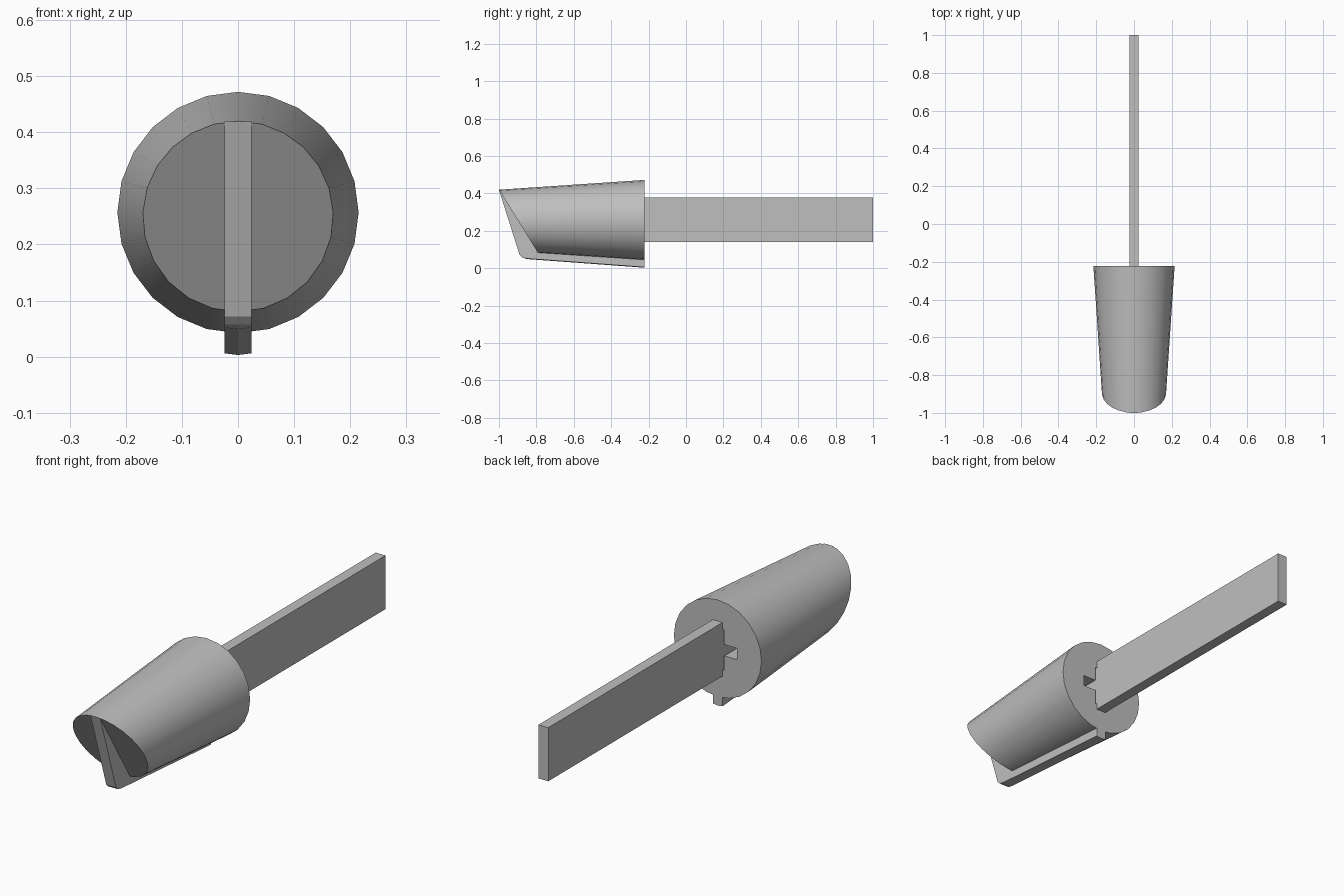
import bpy, bmesh, math
from mathutils import Matrix

if "Cube" in bpy.data.objects:
    bpy.data.objects.remove(bpy.data.objects["Cube"], do_unlink=True)

AXIS_Z = 0.257    # height of the centre line
BACK = -0.222     # rear face of the knob
HALF = 0.024      # half thickness of blade and pointer rib

grey = bpy.data.materials.new("plain_grey")
grey.use_nodes = True
grey.diffuse_color = (0.52, 0.52, 0.52, 1)
grey.node_tree.nodes["Principled BSDF"].inputs["Base Color"].default_value = grey.diffuse_color


def finish(name, bm):
    bmesh.ops.recalc_face_normals(bm, faces=bm.faces)
    mesh = bpy.data.meshes.new(name)
    bm.to_mesh(mesh)
    bm.free()
    mesh.materials.append(grey)
    obj = bpy.data.objects.new(name, mesh)
    bpy.context.collection.objects.link(obj)
    return obj


def loft(name, sections):
    """Skin matching closed sections and cap both ends."""
    bm = bmesh.new()
    rings = [[bm.verts.new(p) for p in s] for s in sections]
    for a, b in zip(rings, rings[1:]):
        for i in range(len(a)):
            j = (i + 1) % len(a)
            bm.faces.new((a[i], a[j], b[j], b[i]))
    bm.faces.new(rings[0])
    bm.faces.new(rings[-1])
    return finish(name, bm)


def activate(obj):
    bpy.ops.object.select_all(action='DESELECT')
    obj.select_set(True)
    bpy.context.view_layer.objects.active = obj


# Tapered knob body, sliced off at a slant in front
length = 0.83
bm = bmesh.new()
bmesh.ops.create_cone(
    bm, cap_ends=True, segments=24, radius1=0.215, radius2=0.1595, depth=length,
    matrix=Matrix.Translation((0, BACK - length / 2, AXIS_Z)) @ Matrix.Rotation(math.pi / 2, 4, 'X'))
cut = bmesh.ops.bisect_plane(
    bm, geom=bm.verts[:] + bm.edges[:] + bm.faces[:],
    plane_co=(0, -1, 0.42), plane_no=(0, -0.34, -0.21), clear_outer=True)
rim = [e for e in cut["geom_cut"] if isinstance(e, bmesh.types.BMEdge)]
bmesh.ops.edgeloop_fill(bm, edges=rim)
knob = finish("knob_body", bm)

# Cross-shaped socket in the rear face
w, h, arm, t = 0.032, 0.09, 0.095, 0.025
quarter = [(w, h), (w, t), (arm, t)]
cross = quarter + [(x, -z) for x, z in reversed(quarter)]
cross += [(-x, -z) for x, z in cross]
socket = loft("socket_cutter", [[(x, y, AXIS_Z + z) for x, z in cross]
                                for y in (BACK - 0.3, BACK + 0.1)])
socket.hide_render = True
mod = knob.modifiers.new("socket", 'BOOLEAN')
mod.operation = 'DIFFERENCE'
mod.solver = 'EXACT'
mod.object = socket
activate(knob)
bpy.ops.object.modifier_apply(modifier=mod.name)
bpy.data.objects.remove(socket, do_unlink=True)
bpy.ops.object.shade_smooth_by_angle(angle=math.radians(30))

# Pointer rib across the slanted face and along the underside
outline = [(-1, 0.419), (-0.89, 0.072), (-0.875, 0.057), (-0.85, 0.049),
           (BACK, 0.003), (BACK, 0.06), (-0.77, 0.1), (-0.975, 0.412)]
rib = loft("pointer_rib", [
    [(x, y, z + (0.003 if x and z < 0.055 else 0)) for y, z in outline]
    for x in (-HALF, 0, HALF)])

# Flat blade plugged into the socket
loft("shaft_blade", [
    [(x, y, z) for x, z in ((-HALF, 0.14), (HALF, 0.14), (HALF, 0.378), (-HALF, 0.378))]
    for y in (BACK - 0.29, 1)])
